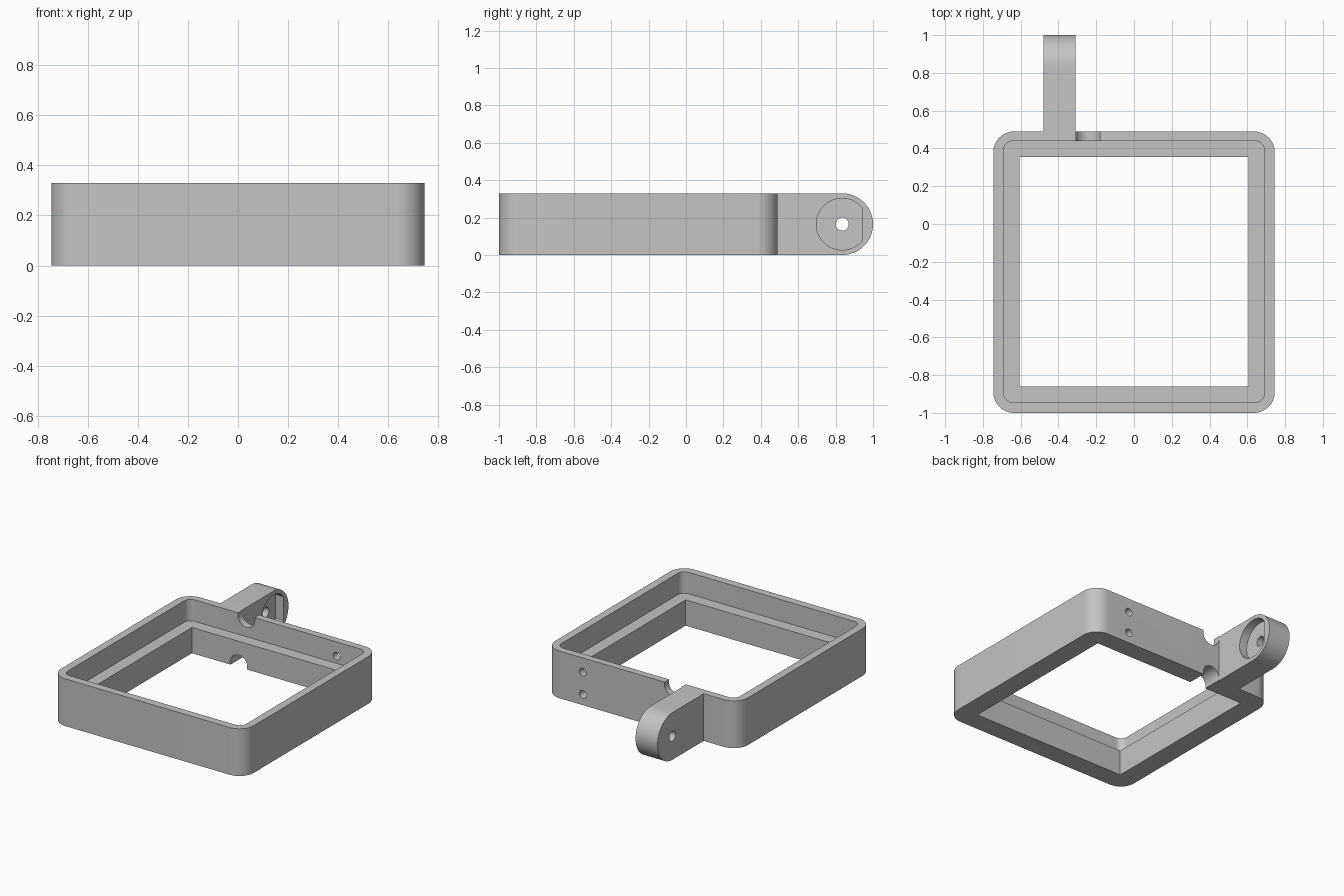
import bpy, bmesh, math
from mathutils import Matrix, Vector

cube = bpy.data.objects.get("Cube")
if cube:
    bpy.data.objects.remove(cube, do_unlink=True)

HEIGHT = 0.33
MID = HEIGHT / 2
ARM_IN, ARM_OUT, PIVOT_Y = -0.31, -0.48, 0.835

grey = bpy.data.materials.new("plain grey")
grey.use_nodes = True
grey.diffuse_color = (0.55, 0.55, 0.55, 1)
grey.node_tree.nodes["Principled BSDF"].inputs["Base Color"].default_value = (0.55, 0.55, 0.55, 1)


def prism(name, points, vector):
    """Extrude a closed outline along a vector."""
    bm = bmesh.new()
    face = bm.faces.new([bm.verts.new(p) for p in points])
    new = bmesh.ops.extrude_face_region(bm, geom=[face])["geom"]
    bmesh.ops.translate(bm, vec=vector, verts=[v for v in new if isinstance(v, bmesh.types.BMVert)])
    bmesh.ops.recalc_face_normals(bm, faces=bm.faces)
    mesh = bpy.data.meshes.new(name)
    bm.to_mesh(mesh)
    bm.free()
    mesh.materials.append(grey)
    obj = bpy.data.objects.new(name, mesh)
    bpy.context.collection.objects.link(obj)
    return obj


def arc(cx, cy, r, start, end, steps):
    return [(cx + r * math.cos(math.radians(start + (end - start) * i / steps)),
             cy + r * math.sin(math.radians(start + (end - start) * i / steps)))
            for i in range(steps + 1)]


def rounded_box(name, x, y0, y1, z0, z1, r):
    """Upright block, centred on x, with rounded vertical edges."""
    pts = []
    for i, (sx, cy) in enumerate([(1, y1 - r), (-1, y1 - r), (-1, y0 + r), (1, y0 + r)]):
        if r:
            pts += arc(sx * (x - r), cy, r, 90 * i, 90 * i + 90, 12)
        else:
            pts.append((sx * x, cy))
    return prism(name, [(px, py, z0) for px, py in pts], (0, 0, z1 - z0))


def side_prism(name, outline, x0, x1):
    """Outline in y and z, extruded along x."""
    return prism(name, [(x0, y, z) for y, z in outline], (x1 - x0, 0, 0))


def wall_hole(name, x, z, r, y0, y1):
    """Round cutter running through the back wall."""
    outline = arc(x, z, r, 0, 352.5, 47)
    return prism(name, [(px, y0, pz) for px, pz in outline], (0, y1 - y0, 0))


def boolean(target, tool, operation="DIFFERENCE"):
    mod = target.modifiers.new(tool.name, "BOOLEAN")
    mod.operation, mod.solver, mod.object = operation, "EXACT", tool
    bpy.ops.object.select_all(action="DESELECT")
    bpy.context.view_layer.objects.active = target
    target.select_set(True)
    bpy.ops.object.modifier_apply(modifier=mod.name)
    bpy.data.objects.remove(tool, do_unlink=True)


# Square frame with rounded corners, and the hinge arm joined to its back wall
frame = rounded_box("hinged_frame", 0.745, -1, 0.49, 0, HEIGHT, 0.11)
arm_outline = [(0.46, 0)] + arc(PIVOT_Y, MID, MID, -90, 90, 32) + [(0.46, HEIGHT)]
boolean(frame, side_prism("hinge_arm", arm_outline, ARM_OUT, ARM_IN), "UNION")

# Sharp-cornered opening and the wider pocket that leaves a ledge
boolean(frame, rounded_box("opening", 0.605, -0.86, 0.355, -0.1, 0.5, 0))
boolean(frame, rounded_box("pocket", 0.69, -0.945, 0.44, 0.18, 0.5, 0.05))

# Cable notches at the top and bottom of the back wall
for z in (HEIGHT - 0.018, 0.018):
    boolean(frame, wall_hole("notch", -0.243, z, 0.066, 0.3, 0.492))

# Pair of screw holes in the back wall
for z in (0.075, 0.23):
    boolean(frame, wall_hole("screw_hole", 0.455, z, 0.027, 0.3, 0.6))

# Flat-sided round recess and pivot hole in the arm
half = math.degrees(math.acos(0.11 / 0.138))
recess = arc(PIVOT_Y, MID, 0.138, half, 360 - half, 48)
boolean(frame, side_prism("recess", recess, ARM_IN - 0.06, ARM_IN + 0.05))
boolean(frame, side_prism("pivot_hole", arc(PIVOT_Y, MID, 0.035, 0, 348.75, 31), -0.6, -0.2))

bpy.ops.object.select_all(action="DESELECT")
frame.select_set(True)
bpy.context.view_layer.objects.active = frame
bpy.ops.object.shade_smooth_by_angle(angle=math.radians(30))
